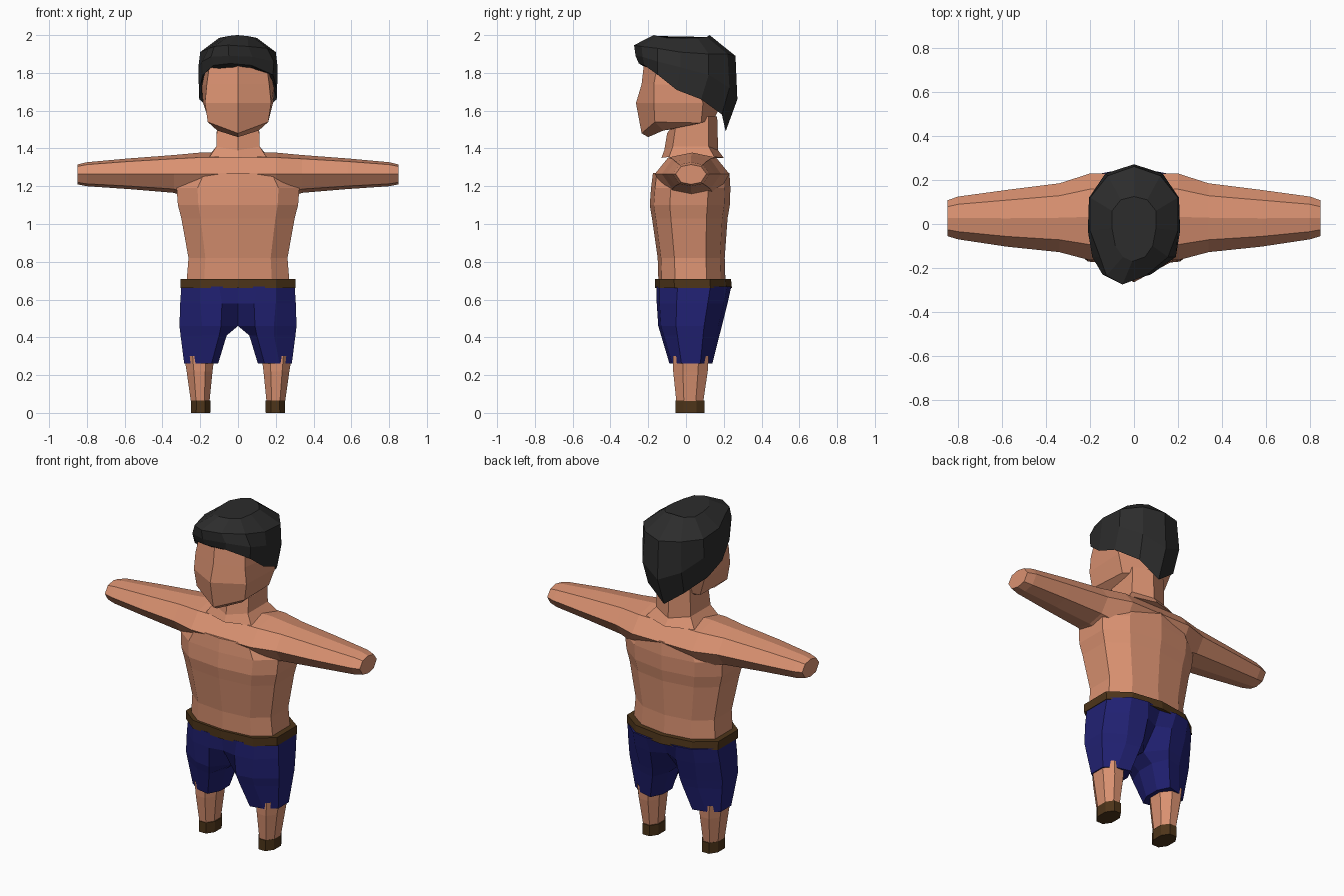
import bpy, bmesh

if "Cube" in bpy.data.objects:
    bpy.data.objects.remove(bpy.data.objects["Cube"])


def material(name, rgb):
    m = bpy.data.materials.new(name)
    m.diffuse_color = (*rgb, 1)
    m.use_nodes = True
    m.node_tree.nodes["Principled BSDF"].inputs["Base Color"].default_value = m.diffuse_color
    return m


SKIN = material("skin", (0.70, 0.285, 0.165))
BLUE = material("navy cloth", (0.015, 0.015, 0.17))
BROWN = material("brown leather", (0.075, 0.035, 0.01))
BLACK = material("black hair", (0.025, 0.025, 0.025))


def loft(name, rings, mat):
    """Flat-faced skin through closed rings of equal length, capped at both ends."""
    bm = bmesh.new()
    vs = [[bm.verts.new(p) for p in r] for r in rings]
    n = len(vs[0])
    for a, b in zip(vs, vs[1:]):
        for i in range(n):
            j = (i + 1) % n
            bm.faces.new((a[i], a[j], b[j], b[i]))
    bm.faces.new(vs[0])
    bm.faces.new(vs[-1])
    bmesh.ops.recalc_face_normals(bm, faces=bm.faces)
    me = bpy.data.meshes.new(name)
    bm.to_mesh(me)
    bm.free()
    me.materials.append(mat)
    ob = bpy.data.objects.new(name, me)
    bpy.context.collection.objects.link(ob)
    return ob


def mirrored(half):
    """Complete a ring from its right half (first and last points on x = 0)."""
    return half + [(-x, y, z) for x, y, z in half[-2:0:-1]]


def body_ring(z, hw, yf, yb):
    """Ten-sided body section with flat sides."""
    d = yb - yf
    return mirrored([(0, yf, z), (hw * .66, yf + d * .05, z), (hw, yf + d * .25, z),
                     (hw, yf + d * .72, z), (hw * .62, yb - d * .07, z), (0, yb, z)])


# Torso and belt
loft("torso", [body_ring(*r) for r in (
    (0.66, .275, -.145, .21), (0.82, .262, -.15, .205), (1.03, .30, -.18, .22),
    (1.10, .318, -.192, .232), (1.19, .325, -.185, .235), (1.27, .27, -.175, .23))], SKIN)
loft("belt", [body_ring(z, .304, -.163, yb) for z, yb in ((.66, .243), (.71, .238))], BROWN)


# Shoulders and arms, one span from hand to hand
def arm_ring(x, yf, yb, bottom, top):
    d, mid, lip = yb - yf, 1.265, (top - bottom) * .1
    return [(x, yf, mid), (x, yf + d * .18, top - lip), (x, yf + d * .5, top),
            (x, yb - d * .18, top - lip), (x, yb, mid), (x, yb - d * .18, bottom + lip),
            (x, yf + d * .5, bottom), (x, yf + d * .18, bottom + lip)]


arm = [(.20, -.165, .23, 1.12, 1.378), (.34, -.128, .185, 1.165, 1.365),
       (.58, -.103, .155, 1.185, 1.347), (.80, -.07, .125, 1.20, 1.327),
       (.85, -.055, .108, 1.21, 1.315)]
loft("shoulders_and_arms", [arm_ring(-r[0], *r[1:]) for r in reversed(arm)]
     + [arm_ring(*r) for r in arm], SKIN)

# Neck with a sloping base
loft("neck", [mirrored(h) for h in (
    [(0, -.13, 1.35), (.15, -.09, 1.355), (.16, .15, 1.355), (0, .20, 1.35)],
    [(0, -.115, 1.39), (.115, -.07, 1.41), (.115, .12, 1.41), (0, .17, 1.39)],
    [(0, -.10, 1.48), (.11, -.05, 1.55), (.11, .12, 1.57), (0, .165, 1.57)])], SKIN)

# Head: chin, jaw, nose line, brow and crown
loft("head", [mirrored(h) for h in (
    [(0, -.20, 1.46), (.11, -.12, 1.495), (.11, .06, 1.53), (0, .12, 1.53)],
    [(0, -.235, 1.48), (.16, -.165, 1.54), (.15, .08, 1.535), (0, .15, 1.56)],
    [(0, -.265, 1.64), (.175, -.17, 1.64), (.185, .09, 1.64), (0, .19, 1.64)],
    [(0, -.235, 1.74), (.165, -.17, 1.74), (.192, .06, 1.73), (0, .21, 1.73)],
    [(0, -.22, 1.87), (.15, -.15, 1.85), (.18, .06, 1.86), (0, .2, 1.86)])], SKIN)

# Hair: rim, widest line, upper line and crown, with the fringe swept to one side
rim = [(0, -.25, 1.85), (.10, -.22, 1.84), (.185, -.15, 1.79), (.207, -.05, 1.71),
       (.205, .08, 1.66), (.12, .19, 1.58), (0, .21, 1.49)]
wide = [(0, -.267, 1.89), (.11, -.23, 1.885), (.19, -.15, 1.86), (.21, -.03, 1.83),
        (.205, .12, 1.79), (.13, .23, 1.72), (0, .272, 1.66)]
upper = [(0, -.275, 1.947), (.09, -.235, 1.94), (.155, -.15, 1.93), (.20, -.03, 1.91),
         (.20, .12, 1.90), (.12, .22, 1.90), (0, .262, 1.89)]
crown = [(0, -.17, 2.0), (.05, -.15, 1.995), (.085, -.10, 1.985), (.10, -.02, 1.985),
         (.10, .06, 1.985), (.06, .11, 1.99), (0, .125, 2.0)]
inner = [(x * .8, y * .8, 1.82) for x, y, z in rim]


def sweep(p):
    x, y, z = p
    return (x - .05 * max(0, (-y - .15) / .12), y, z)


loft("hair", [[sweep(p) for p in mirrored(h)] for h in (inner, rim, wide, upper, crown)], BLACK)


# Shorts: each half meets on the centre line and parts below the crotch
def shorts_ring(z, inner, front_x, mid_x, outer, yf, yb, inf, inb):
    return [(inner, inf, z), (front_x, yf, z), (mid_x, yf + .015, z),
            (outer, yf + (yb - yf) * .28, z), (outer, yf + (yb - yf) * .72, z),
            (mid_x, yb - .02, z), (front_x, yb, z), (inner, inb, z)]


def leg_ring(z, x0, x1, y0, y1):
    a, b = (x1 - x0) * .28, (y1 - y0) * .28
    return [(x0 + a, y0, z), (x1 - a, y0, z), (x1, y0 + b, z), (x1, y1 - b, z),
            (x1 - a, y1, z), (x0 + a, y1, z), (x0, y1 - b, z), (x0, y0 + b, z)]


shorts = [shorts_ring(*r) for r in (
    (.67, 0, .10, .20, .30, -.155, .24, -.155, .225),
    (.58, 0, .085, .20, .306, -.155, .22, -.14, .18),
    (.46, 0, .09, .19, .31, -.147, .19, -.04, .08),
    (.41, .06, .10, .19, .304, -.132, .177, -.03, .08),
    (.262, .105, .14, .22, .285, -.088, .14, -.02, .07))]
legs = [leg_ring(.30, .125, .285, -.07, .12), leg_ring(.22, .135, .272, -.068, .115),
        leg_ring(.05, .152, .248, -.05, .09)]
shoes = [leg_ring(.065, .145, .25, -.055, .097), leg_ring(0, .147, .25, -.055, .097)]

for side, s in (("right", 1), ("left", -1)):
    for part, rings, mat in (("shorts", shorts, BLUE), ("leg", legs, SKIN), ("shoe", shoes, BROWN)):
        loft(f"{side}_{part}", [[(s * x, y, z) for x, y, z in r] for r in rings], mat)
